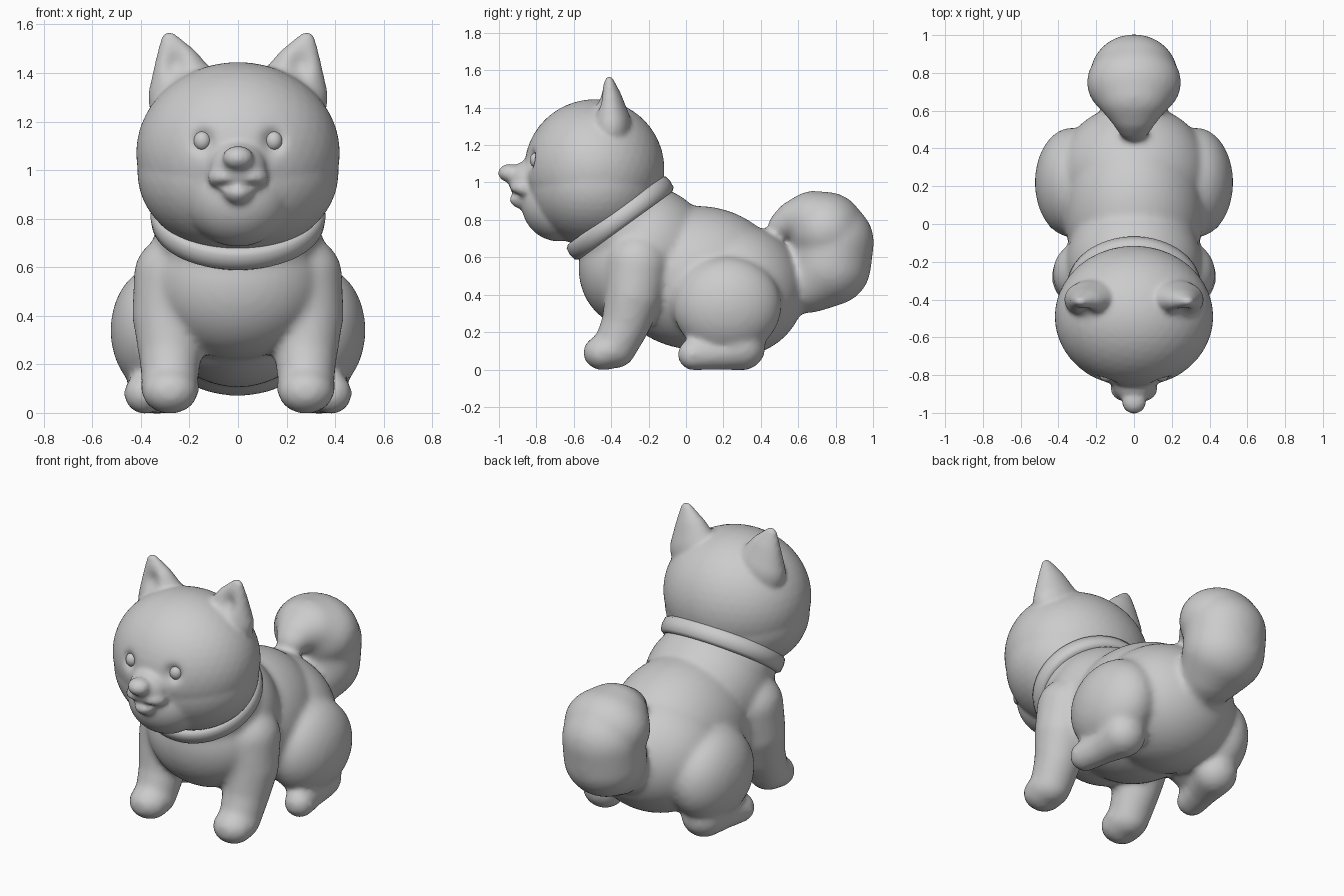
import bpy, bmesh, math
from mathutils import Matrix, Vector

if "Cube" in bpy.data.objects:
    bpy.data.objects.remove(bpy.data.objects["Cube"])


def link(name, mesh):
    ob = bpy.data.objects.new(name, mesh)
    bpy.context.collection.objects.link(ob)
    return ob


def chain(points, scale=(1, 1, 1), steps=7):
    """Tapered limb: overlapping balls along (x, y, z, radius) points."""
    out = []
    for a, b in zip(points, points[1:]):
        for i in range(steps + 1):
            x, y, z, r = Vector(a).lerp(Vector(b), i / steps)
            out.append(((x, y, z), tuple(r * s for s in scale)))
    return out


def blob(name, parts, voxel, smooth, dents=()):
    """Fuse mirrored ellipsoids into one smooth skin, then press in dents."""
    bm = bmesh.new()
    for (x, y, z), radii in parts:
        for side in ((1, -1) if abs(x) > 0.001 else (1,)):
            m = Matrix.Translation((x * side, y, z)) @ Matrix.Diagonal((*radii, 1))
            bmesh.ops.create_icosphere(bm, subdivisions=4, radius=1, matrix=m)
    mesh = bpy.data.meshes.new(name + "_base")
    bm.to_mesh(mesh)
    bm.free()
    base = link(name + "_base", mesh)
    rm = base.modifiers.new("fuse", 'REMESH')
    rm.mode = 'VOXEL'
    rm.voxel_size = voxel
    sm = base.modifiers.new("soften", 'SMOOTH')
    sm.factor = 0.5
    sm.iterations = smooth
    dg = bpy.context.evaluated_depsgraph_get()
    skin = bpy.data.meshes.new_from_object(base.evaluated_get(dg))
    bpy.data.objects.remove(base)
    for v in skin.vertices:
        p = Vector((abs(v.co.x), v.co.y, v.co.z))
        for c, radii, depth in dents:
            d2 = sum(((p[i] - c[i]) / radii[i]) ** 2 for i in range(3))
            if d2 < 6:
                v.co.y += depth * math.exp(-d2)
    skin.shade_smooth()
    skin.name = name
    return link(name, skin)


# Body: neck, chest, belly, rump, haunches
body = [
    ((0, -.31, .74), (.335, .29, .30)),
    ((0, -.21, .64), (.36, .34, .34)),
    ((0, -.28, .54), (.36, .295, .32)),
    ((0, .06, .49), (.37, .46, .385)),
    ((0, .27, .425), (.40, .365, .355)),
    ((.33, .22, .34), (.195, .29, .265)),
]
# Front legs
body += chain([(.255, -.26, .56, .175), (.28, -.28, .40, .155), (.28, -.32, .25, .13),
               (.28, -.38, .12, .115)])
body += chain([(.28, -.40, .105, .11), (.28, -.445, .09, .105)], (1.1, 1, .9))
# Hind feet
body += chain([(.385, .04, .08, .085), (.36, .17, .09, .092), (.33, .30, .12, .125)])
# Curled tail
body += chain([(0, .52, .42, .13), (0, .67, .475, .17), (0, .77, .56, .22),
               (0, .785, .68, .22), (0, .75, .745, .205)], (1.06, 1, 1))
body += chain([(0, .75, .745, .205), (0, .68, .795, .16), (0, .58, .80, .105),
               (0, .515, .77, .075)], (1.22, 1, 1))
blob("body", body, .018, 9)

# Head: skull, cheeks, jaw, muzzle, nose
head = [
    ((0, -.49, 1.07), (.42, .375, .375)),
    ((0, -.49, .99), (.415, .36, .335)),
    ((0, -.68, .89), (.22, .20, .205)),
    ((0, -.83, 1.01), (.12, .12, .11)),
    ((.05, -.865, .97), (.075, .075, .055)),
    ((0, -.86, .915), (.065, .085, .06)),
    ((0, -.94, 1.05), (.065, .065, .05)),
]
# Ears
head += chain([(.215, -.40, 1.30, .155), (.245, -.405, 1.42, .10),
               (.283, -.41, 1.535, .036)], (1, .68, 1), 10)
dents = [
    ((.145, -.84, 1.12), (.042, .09, .045), .04),     # eye sockets
    ((.255, -.47, 1.43), (.045, .06, .06), .03),      # ear hollows
    ((.06, -.92, .935), (.05, .08, .016), .02),       # mouth line
]
blob("head", head, .013, 6, dents)

# Eyes
for side in (-1, 1):
    bm = bmesh.new()
    bmesh.ops.create_uvsphere(bm, u_segments=24, v_segments=12, radius=1)
    me = bpy.data.meshes.new("eye")
    bm.to_mesh(me)
    bm.free()
    me.shade_smooth()
    eye = link("eye_left" if side > 0 else "eye_right", me)
    eye.location = (.147 * side, -.80, 1.12)
    eye.scale = (.036, .035, .04)

# Collar: rounded band swept round the neck
bm = bmesh.new()
prof = [(.27, -.05), (.325, -.05), (.345, -.035), (.35, 0), (.345, .035), (.325, .05), (.27, .05)]
vs = [bm.verts.new((r, 0, z)) for r, z in prof]
edges = [bm.edges.new((vs[i], vs[(i + 1) % len(vs)])) for i in range(len(vs))]
bmesh.ops.spin(bm, geom=vs + edges, cent=(0, 0, 0), axis=(0, 0, 1),
               angle=math.tau, steps=64, use_merge=True)
bmesh.ops.remove_doubles(bm, verts=bm.verts, dist=1e-4)
bmesh.ops.recalc_face_normals(bm, faces=bm.faces)
me = bpy.data.meshes.new("collar")
bm.to_mesh(me)
bm.free()
me.shade_smooth()
collar = link("collar", me)
collar.location = (0, -.352, .81)
collar.rotation_euler = (math.radians(36), 0, 0)
collar.scale = (1.03, .95, 1)
